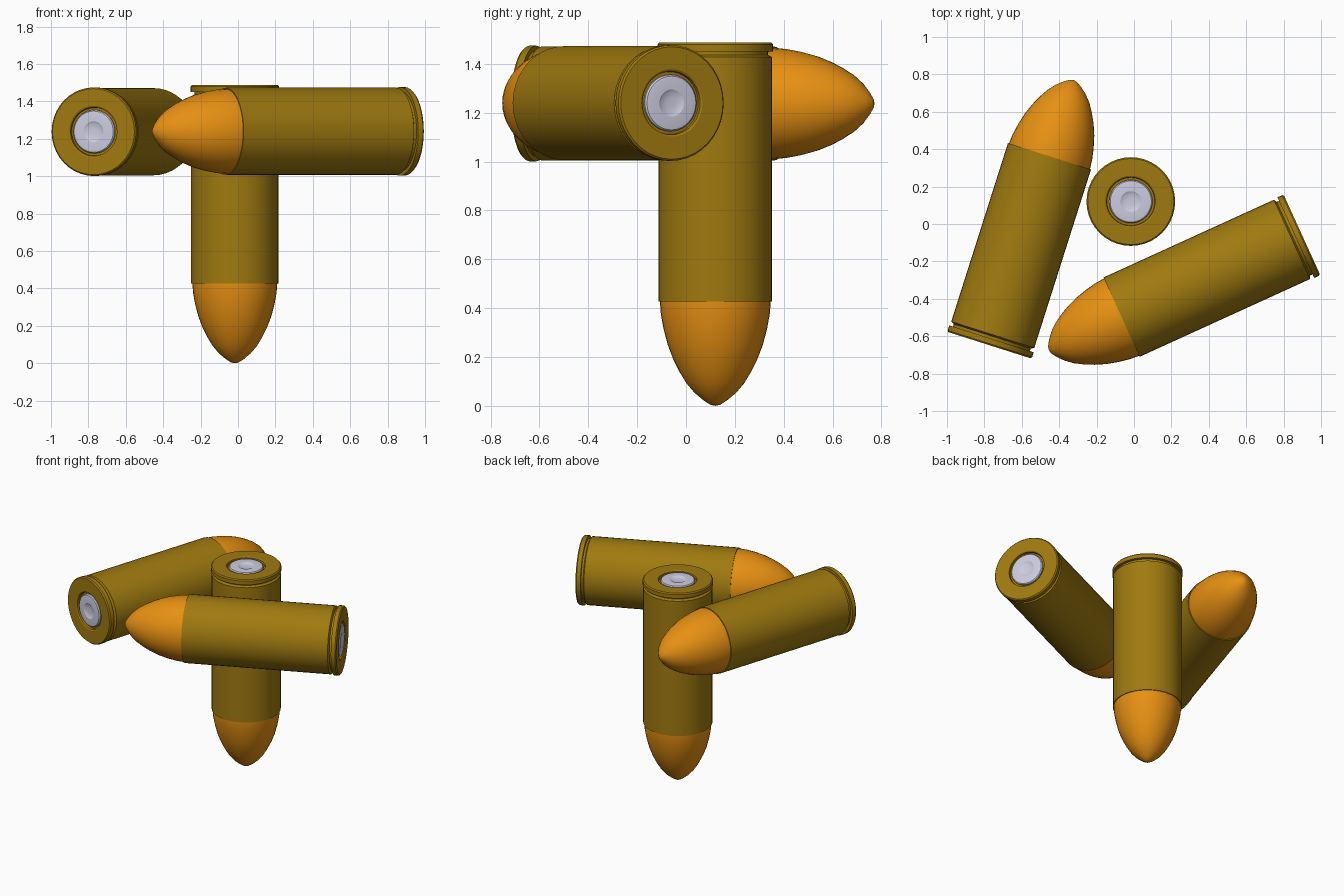
import bpy, bmesh, math
from mathutils import Vector, Matrix

if "Cube" in bpy.data.objects:
    bpy.data.objects.remove(bpy.data.objects["Cube"])

SEG = 40

def mat(name, col):
    m = bpy.data.materials.new(name)
    m.diffuse_color = (*col, 1)
    m.use_nodes = True
    m.node_tree.nodes["Principled BSDF"].inputs["Base Color"].default_value = m.diffuse_color
    return m

brass = mat("brass", (0.35, 0.195, 0.005))
copper = mat("copper orange", (0.80, 0.28, 0.006))
silver = mat("primer silver", (0.60, 0.60, 0.74))

# Profiles as (radius, height) from the tip upwards
SLUG = [(0, 0), (0.02, 0.004), (0.048, 0.022), (0.085, 0.053), (0.118, 0.092),
        (0.146, 0.138), (0.172, 0.19), (0.195, 0.25), (0.212, 0.315),
        (0.223, 0.375), (0.227, 0.425), (0.227, 0.45)]
CASE = [(0.222, 0.427), (0.233, 0.427), (0.233, 1.428), (0.216, 1.437),
        (0.216, 1.451), (0.237, 1.451), (0.237, 1.479), (0.230, 1.487),
        (0.138, 1.487), (0.130, 1.482), (0.128, 1.466), (0.0, 1.466)]
PRIMER = [(0.116, 1.46), (0.116, 1.476), (0.110, 1.483), (0.098, 1.485),
          (0.055, 1.485), (0.047, 1.480), (0.02, 1.477), (0, 1.477)]

def lathe(name, profile, material, matrix):
    bm = bmesh.new()
    rings = []
    for r, z in profile:
        if r == 0:
            rings.append([bm.verts.new((0, 0, z))])
        else:
            rings.append([bm.verts.new((r * math.cos(2 * math.pi * i / SEG),
                                        r * math.sin(2 * math.pi * i / SEG), z))
                          for i in range(SEG)])
    for a, b in zip(rings, rings[1:]):
        for i in range(SEG):
            j = (i + 1) % SEG
            if len(a) == 1:
                bm.faces.new((a[0], b[j], b[i]))
            elif len(b) == 1:
                bm.faces.new((a[i], a[j], b[0]))
            else:
                bm.faces.new((a[i], a[j], b[j], b[i]))
    me = bpy.data.meshes.new(name)
    bm.to_mesh(me)
    bm.free()
    me.materials.append(material)
    ob = bpy.data.objects.new(name, me)
    bpy.context.collection.objects.link(ob)
    ob.matrix_world = matrix
    bpy.ops.object.select_all(action='DESELECT')
    bpy.context.view_layer.objects.active = ob
    ob.select_set(True)
    bpy.ops.object.shade_smooth_by_angle(angle=math.radians(32))

def cartridge(name, base, direction):
    # Local +z runs from tip to base; direction points from base to tip
    d = Vector(direction).normalized()
    tip = Vector(base) + d * 1.487
    m = Matrix.Translation(tip) @ (-d).to_track_quat('Z', 'Y').to_matrix().to_4x4()
    lathe(name + "_slug", SLUG, copper, m)
    lathe(name + "_case", CASE, brass, m)
    lathe(name + "_primer", PRIMER, silver, m)

# One standing on its tip, two lying beside it
cartridge("upright", (-0.017, 0.120, 1.487), (0, 0, -1))
cartridge("left", (-0.773, -0.648, 1.238), (0.303, 0.953, 0))
cartridge("right", (0.898, -0.058, 1.240), (-0.910, -0.415, 0))
